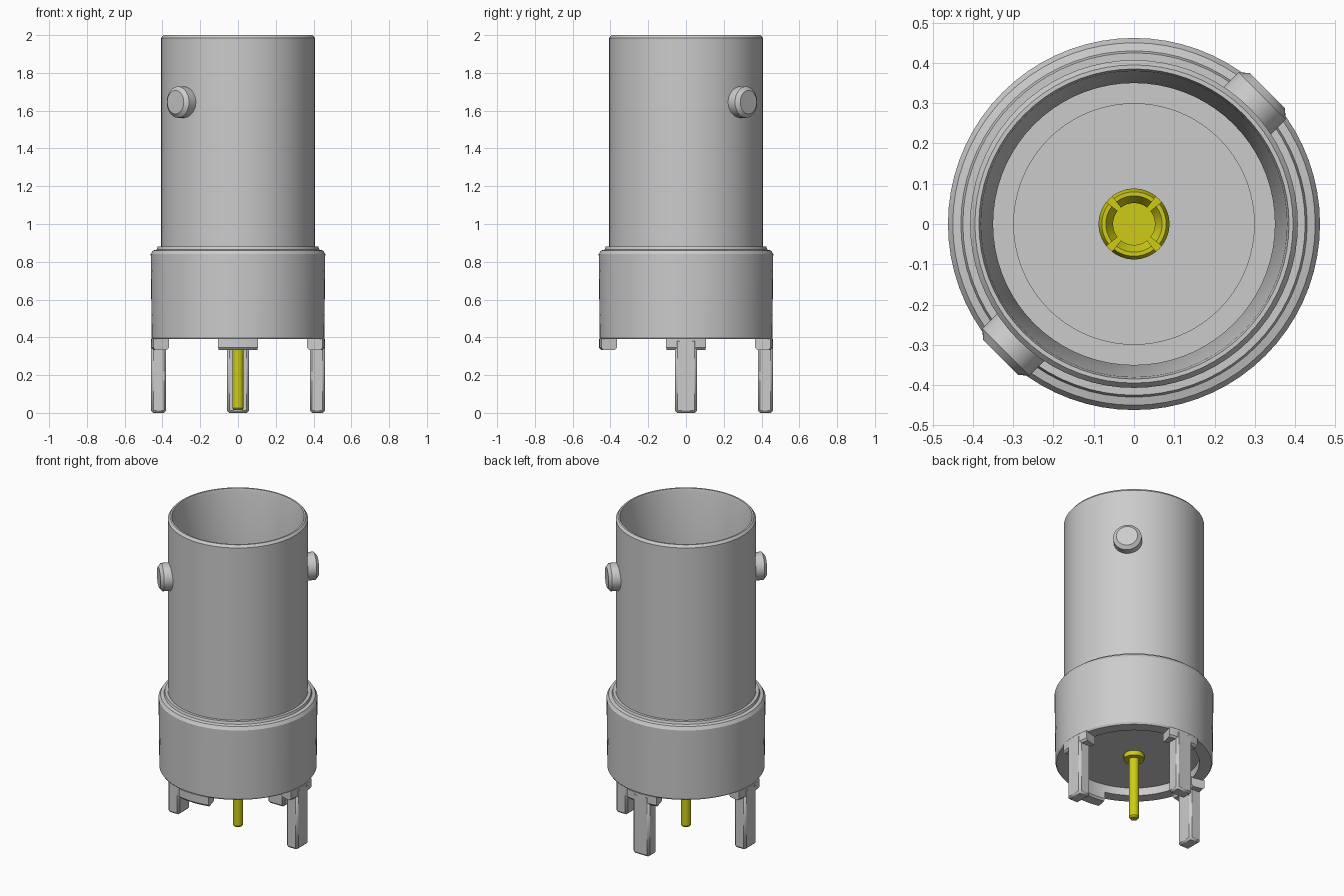
import bpy, bmesh, math
from mathutils import Matrix, Vector

if "Cube" in bpy.data.objects:
    bpy.data.objects.remove(bpy.data.objects["Cube"], do_unlink=True)


def material(name, colour):
    m = bpy.data.materials.new(name)
    m.use_nodes = True
    m.diffuse_color = colour
    m.node_tree.nodes["Principled BSDF"].inputs["Base Color"].default_value = colour
    return m


METAL = material("grey metal", (0.6, 0.6, 0.6, 1))
GOLD = material("yellow gold", (0.62, 0.6, 0.008, 1))


def finish(bm, name, mat):
    bmesh.ops.remove_doubles(bm, verts=bm.verts, dist=1e-5)
    bmesh.ops.recalc_face_normals(bm, faces=bm.faces)
    mesh = bpy.data.meshes.new(name)
    bm.to_mesh(mesh)
    bm.free()
    mesh.materials.append(mat)
    ob = bpy.data.objects.new(name, mesh)
    bpy.context.collection.objects.link(ob)
    bpy.ops.object.select_all(action='DESELECT')
    ob.select_set(True)
    bpy.context.view_layer.objects.active = ob
    bpy.ops.object.shade_smooth_by_angle(angle=math.radians(25))
    return ob


def lathe(name, profile, mat, steps=64, matrix=None):
    """Turn an open (radius, height) profile that starts and ends on the axis."""
    bm = bmesh.new()
    verts = [bm.verts.new((r, 0, z)) for r, z in profile]
    edges = [bm.edges.new(pair) for pair in zip(verts, verts[1:])]
    bmesh.ops.spin(bm, geom=verts + edges, cent=(0, 0, 0), axis=(0, 0, 1),
                   angle=math.tau, steps=steps)
    if matrix:
        bm.transform(matrix)
    return finish(bm, name, mat)


def sector(name, profile, mat, middle, sweep, steps=12):
    """Turn a closed profile through part of a circle and cap both ends."""
    bm = bmesh.new()
    face = bm.faces.new([bm.verts.new((r, 0, z)) for r, z in profile])
    bmesh.ops.rotate(bm, verts=bm.verts, cent=(0, 0, 0),
                     matrix=Matrix.Rotation(middle - sweep / 2, 3, 'Z'))
    bmesh.ops.spin(bm, geom=[face] + face.edges[:] + face.verts[:], cent=(0, 0, 0),
                   axis=(0, 0, 1), angle=sweep, steps=steps)
    start = [f for f in bm.faces if all(len(e.link_faces) > 2 for e in f.edges)]
    bmesh.ops.delete(bm, geom=start, context='FACES_ONLY')
    return finish(bm, name, mat)


# Shell: recessed underside, wide base, stepped collar, tube and tapered socket
lathe("shell", [
    (0, 0.44), (0.38, 0.44), (0.38, 0.39), (0.45, 0.39), (0.457, 0.40),
    (0.462, 0.84), (0.45, 0.86), (0.43, 0.865), (0.425, 0.88), (0.407, 0.88),
    (0.407, 1.985), (0.395, 2.0), (0.385, 2.0), (0.38, 1.98), (0.35, 1.6),
    (0.35, 1.1), (0.3, 1.1), (0.3, 1.11), (0, 1.11)], METAL, 72)

# Two bayonet lugs on opposite sides of the tube
for side, angle in (("back", math.pi / 4), ("front", 5 * math.pi / 4)):
    out = Vector((math.cos(angle), math.sin(angle), 0))
    place = Matrix.Translation((0, 0, 1.645)) @ out.to_track_quat('Z', 'Y').to_matrix().to_4x4()
    lathe(side + "_lug", [(0, 0.39), (0.083, 0.39), (0.083, 0.45), (0.062, 0.468),
                          (0, 0.468)], METAL, 32, place)

# Four feet under the rim; all but the front one carry a long leg
for i, side in enumerate(("left", "back", "right", "front")):
    angle = i * math.pi / 2
    sector(side + "_foot", [(0.376, 0.345), (0.386, 0.333), (0.45, 0.333),
                            (0.46, 0.345), (0.46, 0.395), (0.376, 0.395)],
           METAL, angle, 0.46)
    if side == "front":
        continue
    bm = bmesh.new()
    bmesh.ops.create_cube(bm, size=1)
    bm.transform(Matrix.Rotation(angle, 4, 'Z') @ Matrix.Translation((0.42, 0, 0.195))
                 @ Matrix.Diagonal((0.08, 0.116, 0.39, 1)))
    leg = finish(bm, side + "_leg", METAL)
    bevel = leg.modifiers.new("Bevel", 'BEVEL')
    bevel.width = 0.012
    bevel.segments = 1

# Solder pin with its collar below the base
lathe("solder_pin", [(0, 0.015), (0.022, 0.015), (0.03, 0.025), (0.03, 0.41),
                     (0.06, 0.41), (0.06, 0.45), (0, 0.45)], GOLD, 24)

# Centre contact: solid stem and four spring fingers split by slots
lathe("contact_stem", [(0, 1.1), (0.088, 1.1), (0.088, 1.3), (0, 1.3)], GOLD, 32)
for i in range(4):
    sector("contact_finger_%d" % (i + 1),
           [(0.052, 1.3), (0.088, 1.3), (0.088, 1.59), (0.08, 1.61),
            (0.07, 1.61), (0.052, 1.58)], GOLD, i * math.pi / 2, 1.35)
